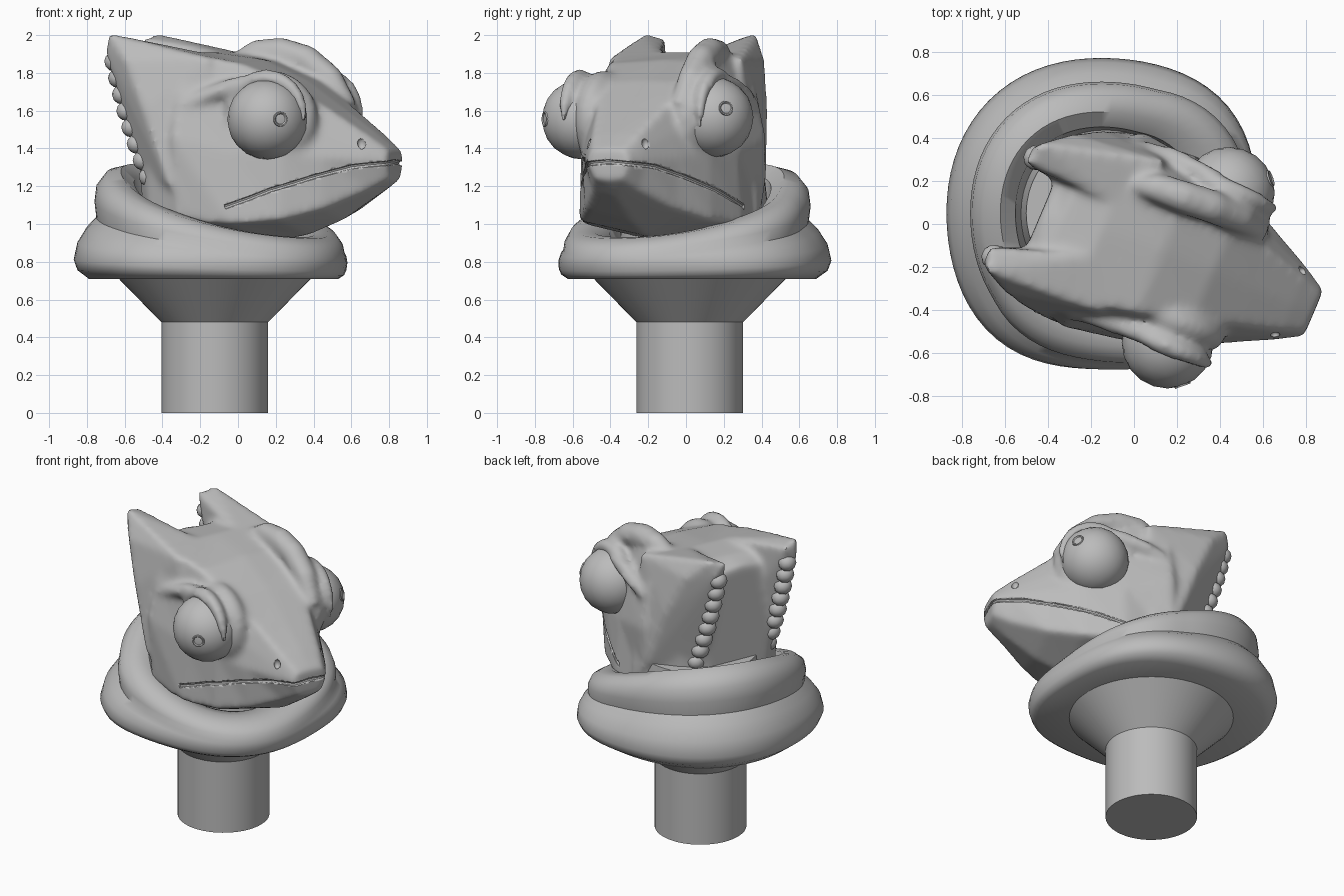
import bpy, bmesh, math
from mathutils import Matrix, Vector
from mathutils.bvhtree import BVHTree

old = bpy.data.objects.get("Cube")
if old:
    bpy.data.objects.remove(old, do_unlink=True)

grey = bpy.data.materials.new("plain grey")
grey.use_nodes = True
grey.diffuse_color = (0.5, 0.5, 0.5, 1)
grey.node_tree.nodes["Principled BSDF"].inputs["Base Color"].default_value = grey.diffuse_color

# The head is turned away from the stand's front
HEAD = Matrix.Translation((0, -0.06, 0)) @ Matrix.Rotation(math.radians(-23), 4, 'Z')


def finish(name, mesh, matrix=Matrix(), smooth=35):
    obj = bpy.data.objects.new(name, mesh)
    bpy.context.collection.objects.link(obj)
    obj.matrix_world = matrix
    mesh.materials.clear()
    mesh.materials.append(grey)
    bpy.ops.object.select_all(action='DESELECT')
    obj.select_set(True)
    bpy.context.view_layer.objects.active = obj
    bpy.ops.object.shade_smooth_by_angle(angle=math.radians(smooth))
    return obj


def to_mesh(bm, name):
    bmesh.ops.recalc_face_normals(bm, faces=bm.faces)
    mesh = bpy.data.meshes.new(name)
    bm.to_mesh(mesh)
    bm.free()
    return mesh


def loft(bm, rings, cap=True):
    loops = [[bm.verts.new(p) for p in ring] for ring in rings]
    pairs = list(zip(loops, loops[1:]))
    if not cap:
        pairs.append((loops[-1], loops[0]))
    for a, b in pairs:
        for i in range(len(a)):
            j = (i + 1) % len(a)
            bm.faces.new((a[i], a[j], b[j], b[i]))
    if cap:
        bm.faces.new(loops[0])
        bm.faces.new(loops[-1])


def tube(bm, path, radii, sides=10):
    rings = []
    for i, p in enumerate(path):
        d = (path[min(i + 1, len(path) - 1)] - path[max(i - 1, 0)]).normalized()
        a = d.cross(Vector((0, 0, 1)))
        a = a.normalized() if a.length > 0.1 else Vector((0, 1, 0))
        b = d.cross(a)
        turns = [2 * math.pi * k / sides for k in range(sides)]
        rings.append([p + (a * math.cos(t) + b * math.sin(t)) * radii[i] for t in turns])
    loft(bm, rings)


def ball(bm, centre, size, sub=3):
    m = Matrix.Translation(centre) @ Matrix.Diagonal((*size, 1))
    bmesh.ops.create_icosphere(bm, subdivisions=sub, radius=1, matrix=m)


def evaluated(obj):
    bpy.context.view_layer.update()
    graph = bpy.context.evaluated_depsgraph_get()
    mesh = bpy.data.meshes.new_from_object(obj.evaluated_get(graph))
    bpy.data.objects.remove(obj, do_unlink=True)
    return mesh


# Stand: post flaring into a cone
bm = bmesh.new()
loft(bm, [[(-0.123 + r * math.cos(k * math.pi / 32), 0.02 + r * math.sin(k * math.pi / 32), z)
           for k in range(64)] for r, z in ((0.283, 0), (0.283, 0.48), (0.51, 0.712))])
finish("stand", to_mesh(bm, "stand"))

# Coiled collar: high at the back, low under the chin, squarish in plan
BACK = [(0.3, 0), (0.64, 0), (0.70, 0.08), (0.72, 0.18), (0.70, 0.34), (0.65, 0.48), (0.60, 0.57),
        (0.61, 0.72), (0.60, 0.86), (0.55, 0.97), (0.47, 1), (0.40, 0.9), (0.37, 0.4)]
FRONT_RADII = [0.3, 0.69, 0.715, 0.725, 0.735, 0.735, 0.73, 0.72, 0.69, 0.64, 0.57, 0.47, 0.38]
rings = []
for k in range(72):
    t = k * math.pi / 36
    blend = 0.5 + 0.5 * math.cos(t - math.radians(142))
    height = 0.22 + 0.39 * blend
    wide = 1 + 0.045 * (1 - math.cos(4 * t)) * (1 - 0.7 * blend)
    ring = []
    for (rb, f), rf in zip(BACK, FRONT_RADII):
        r = (rf + (rb - rf) * min(1, blend * 1.6)) * wide
        ring.append((-0.15 + r * math.cos(t), 0.05 + r * math.sin(t), 0.71 + f * height))
    rings.append(ring)
bm = bmesh.new()
loft(bm, rings, cap=False)
finish("coiled_collar", to_mesh(bm, "coiled_collar"), smooth=45)

# Neck inside the collar
bm = bmesh.new()
bmesh.ops.create_cone(bm, cap_ends=True, segments=48, radius1=0.42, radius2=0.37, depth=0.5,
                      matrix=Matrix.Translation((-0.13, 0.05, 0.97)))
finish("neck", to_mesh(bm, "neck"))

# Skull sections: u, ridge width, ridge z, crown z, cheek width, cheek z, jaw width, jaw z, chin z
SECTIONS = [
    (0.905, 0.09, 1.39, 1.395, 0.12, 1.33, 0.08, 1.24, 1.23),
    (0.80, 0.13, 1.47, 1.48, 0.18, 1.34, 0.13, 1.18, 1.15),
    (0.60, 0.19, 1.61, 1.62, 0.28, 1.35, 0.26, 1.08, 1.02),
    (0.40, 0.25, 1.75, 1.76, 0.37, 1.38, 0.38, 1.02, 0.94),
    (0.15, 0.32, 1.85, 1.87, 0.43, 1.38, 0.46, 1.00, 0.90),
    (-0.15, 0.36, 1.91, 1.91, 0.49, 1.45, 0.46, 1.02, 0.92),
    (-0.34, 0.25, 1.89, 1.89, 0.36, 1.45, 0.34, 1.04, 1.00),
    (-0.44, 0.18, 1.82, 1.85, 0.25, 1.45, 0.20, 1.10, 1.08)]
bm = bmesh.new()
rings = []
for u, wr, zr, zc, wm, zm, wj, zj, zb in SECTIONS:
    half = [(wr, zr), (wm * 0.6 + wr * 0.4, (zr + zm) / 2), (wm, zm), (wj, zj)]
    ring = [(u, 0, zc)] + [(u, v, z) for v, z in half] + [(u, 0, zb)]
    rings.append(ring + [(u, -v, z) for v, z in reversed(half)])
loft(bm, rings)

# Crest fins, eye sockets and lids, one set per side
FIN = [(0.0, 0.38, 1.88), (-0.57, 0.32, 2.01), (-0.60, 0.21, 1.98), (-0.60, 0.29, 1.9),
       (-0.45, 0.40, 1.87), (-0.33, 0.45, 1.6), (-0.19, 0.48, 1.22), (-0.04, 0.47, 1.02),
       (-0.41, 0.25, 1.22), (-0.1, 0.12, 1.9), (-0.25, 0.12, 1.4), (-0.55, 0.20, 1.86)]
EYES = {1: Vector((0.325, 0.36, 1.565)), -1: Vector((0.335, -0.39, 1.555))}
for s, eye in EYES.items():
    verts = [bm.verts.new((u, s * v, z)) for u, v, z in FIN]
    bmesh.ops.convex_hull(bm, input=verts)
    ball(bm, (eye.x - 0.03, s * 0.28, eye.z), (0.27, 0.13, 0.26))
    arc = [math.radians(a) for a in range(-15, 181, 15)]
    tube(bm, [eye + Vector((0.215 * math.cos(a), 0.015 * s, 0.22 * math.sin(a))) for a in arc],
         [0.022 + 0.026 * max(0, math.sin(a)) for a in arc])
    # Fold running back from the lid along the cheek
    fold = [Vector((u, s * v, z)) for u, v, z in ((-0.15, 0.42, 1.62), (0.0, 0.41, 1.68),
                                                  (0.15, 0.40, 1.73), (0.28, 0.39, 1.76))]
    tube(bm, fold, [0.03, 0.045, 0.05, 0.04])

# Raised brow on the left
brow = [Vector(p) for p in ((-0.12, 0.24, 1.86), (0.0, 0.25, 1.91), (0.14, 0.26, 1.91),
                            (0.28, 0.27, 1.87), (0.42, 0.27, 1.77), (0.54, 0.25, 1.62))]
tube(bm, brow, [0.04, 0.07, 0.08, 0.08, 0.07, 0.04])

# Fuse and soften, with the crest swung slightly to one side
def swing(p):
    return Vector((p[0], p[1] - 0.16 * max(0, -p[0]), p[2]))

for vert in bm.verts:
    vert.co = swing(vert.co)
blank = finish("head_blank", to_mesh(bm, "head_blank"))
fuse = blank.modifiers.new("fuse", 'REMESH')
fuse.mode = 'VOXEL'
fuse.voxel_size = 0.018
soft = blank.modifiers.new("soften", 'SMOOTH')
soft.factor = 0.5
soft.iterations = 12
head = finish("head", evaluated(blank), HEAD, 40)

# Mouth groove and nostrils cut into the surface
bm = bmesh.new()
bm.from_mesh(head.data)
tree = BVHTree.FromBMesh(bm)
bm.free()


def on_side(u, side, z):
    return tree.ray_cast(Vector((u, side, z)), Vector((0, -side, 0)))[0]


def on_snout(degrees, z):
    out = Vector((math.cos(math.radians(degrees)), math.sin(math.radians(degrees)), 0))
    return tree.ray_cast(Vector((0.76, 0, z)) + out, -out)[0]


MOUTH = [(0.12, 1.09), (0.24, 1.135), (0.35, 1.18), (0.46, 1.215), (0.56, 1.25),
         (0.66, 1.28), (0.74, 1.303)]
path = [on_side(u, -1, z) for u, z in MOUTH]
path += [on_snout(a, 1.33 - 0.02 * abs(a) / 80) for a in range(-78, 79, 12)]
path += [on_side(u, 1, z) for u, z in reversed(MOUTH)]
bm = bmesh.new()
tube(bm, path, [0.013] * len(path), 8)
for s in (1, -1):
    ball(bm, on_side(0.78, s, 1.425), (0.024, 0.02, 0.032), 2)
cutter = finish("mouth_cutter", to_mesh(bm, "mouth_cutter"), HEAD)
cutter.hide_render = True
cutter.hide_set(True)
cut = head.modifiers.new("mouth", 'BOOLEAN')
cut.operation = 'DIFFERENCE'
cut.solver = 'EXACT'
cut.object = cutter

# Eyes with small ringed pupils, and scalloped beads on the fins
LOOK = {1: Vector((0.2, 0.07, 0.05)), -1: Vector((0.07, -0.2, 0))}
for s, side in ((1, "left"), (-1, "right")):
    centre = HEAD @ EYES[s]
    bm = bmesh.new()
    ball(bm, centre, (0.213, 0.213, 0.213), 3)
    finish(side + "_eye", to_mesh(bm, "eye"), smooth=30)
    aim = LOOK[s].normalized()
    place = Matrix.Translation(centre + aim * 0.208) @ aim.to_track_quat('Z', 'Y').to_matrix().to_4x4()
    bm = bmesh.new()
    turns = [2 * math.pi * k / 24 for k in range(24)]
    loft(bm, [[(r * math.cos(t), r * math.sin(t), z) for t in turns]
              for r, z in ((0.042, -0.01), (0.038, 0.006), (0.032, 0.006), (0.026, 0))])
    finish(side + "_pupil", to_mesh(bm, "pupil"), place)
    bm = bmesh.new()
    top, low = Vector((-0.565, s * 0.25, 1.86)), Vector((-0.375, s * 0.26, 1.25))
    for k in range(8):
        p = top.lerp(low, k / 7)
        p.x -= 0.015 * math.sin(math.pi * k / 7)
        ball(bm, swing(p), (0.055, 0.058, 0.054), 2)
    finish(side + "_crest_beads", to_mesh(bm, "beads"), HEAD, 60)
